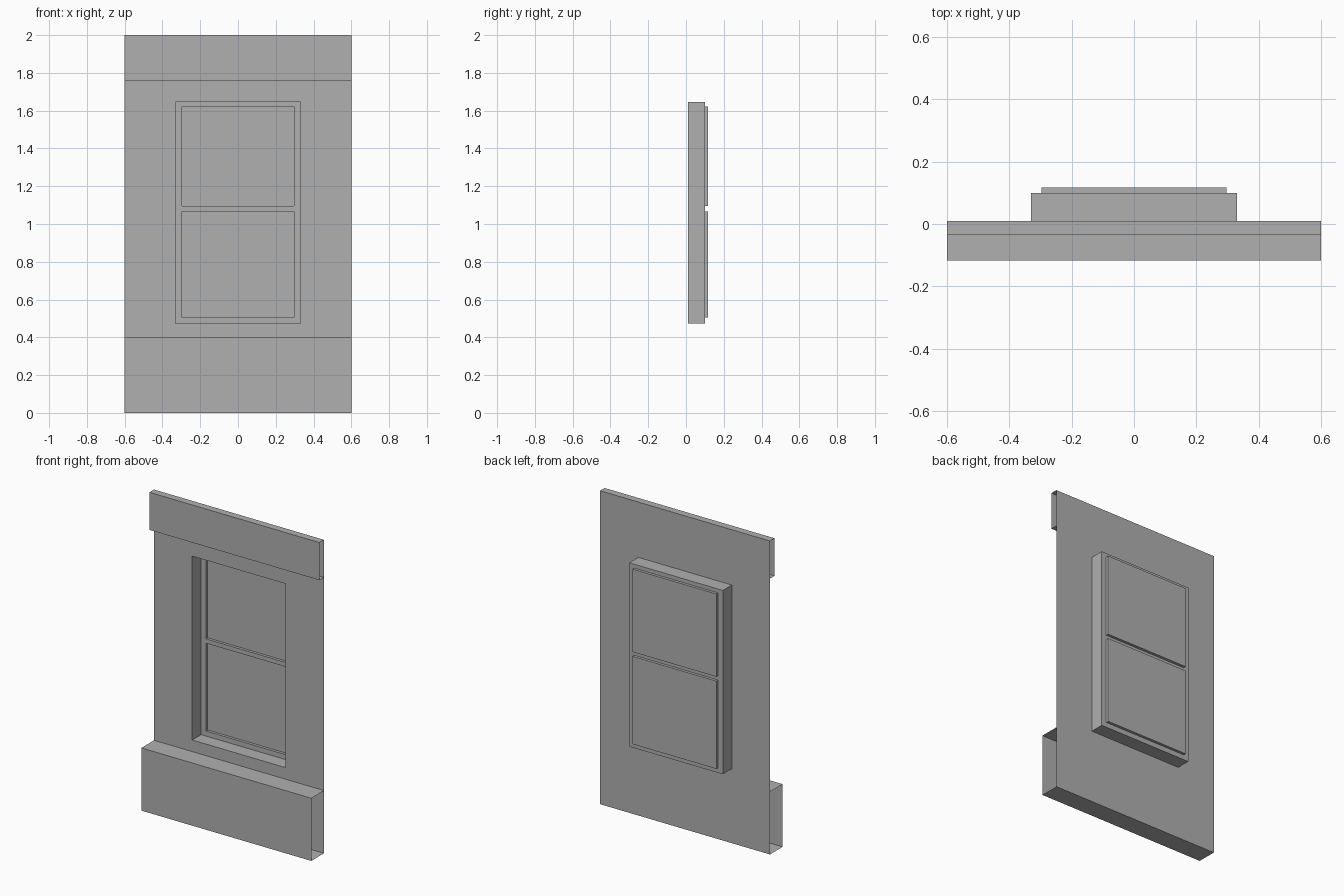
import bpy

if "Cube" in bpy.data.objects:
    bpy.data.objects.remove(bpy.data.objects["Cube"])

W = 0.6                                    # half width of the panel
WALL_Y, FRAME_Y, PANE_Y = 0.01, 0.10, 0.1175
OPENING = (-0.33, 0.33, 0.474, 1.647)      # x0, x1, z0, z1
PANES = [(-0.296, 0.296, 0.506, 1.066), (-0.296, 0.296, 1.094, 1.622)]

grey = bpy.data.materials.new("dark_grey")
grey.diffuse_color = (0.434, 0.434, 0.434, 1)
grey.use_nodes = True
grey.node_tree.nodes["Principled BSDF"].inputs["Base Color"].default_value = grey.diffuse_color


def make(name, verts, faces):
    mesh = bpy.data.meshes.new(name)
    mesh.from_pydata(verts, [], faces)
    mesh.materials.append(grey)
    mesh.update()
    obj = bpy.data.objects.new(name, mesh)
    bpy.context.collection.objects.link(obj)
    return obj


def sheet(name, rect, y, holes=()):
    """Front-facing flat sheet with rectangular holes, cut on a grid."""
    xs = sorted({v for r in (rect, *holes) for v in r[:2]})
    zs = sorted({v for r in (rect, *holes) for v in r[2:]})
    n = len(xs)
    faces = []
    for j in range(len(zs) - 1):
        for i in range(n - 1):
            cx, cz = (xs[i] + xs[i + 1]) / 2, (zs[j] + zs[j + 1]) / 2
            if any(h[0] < cx < h[1] and h[2] < cz < h[3] for h in holes):
                continue
            a = j * n + i
            faces.append((a, a + 1, a + n + 1, a + n))
    return make(name, [(x, y, z) for z in zs for x in xs], faces)


def reveal(name, rect, y0, y1):
    """Four inward-facing sides of a recess."""
    x0, x1, z0, z1 = rect
    loop = [(x0, z0), (x1, z0), (x1, z1), (x0, z1)]
    verts = [(x, y, z) for y in (y0, y1) for x, z in loop]
    faces = [(i, (i + 1) % 4, (i + 1) % 4 + 4, i + 4) for i in range(4)]
    return make(name, verts, faces)


def band(name, y, z0, z1):
    """Projecting band with open ends: underside, front and top."""
    profile = [(WALL_Y, z0), (y, z0), (y, z1), (WALL_Y, z1)]
    verts = [(x, py, pz) for x in (-W, W) for py, pz in profile]
    return make(name, verts, [(i, i + 4, i + 5, i + 1) for i in range(3)])


# Wall with its projecting bands
sheet("wall", (-W, W, 0, 2), WALL_Y, [OPENING])
band("base_band", -0.1175, 0, 0.4)
band("top_band", -0.036, 1.76, 2)

# Recessed window: reveal, frame, and two sunken panes
reveal("window_reveal", OPENING, WALL_Y, FRAME_Y)
sheet("window_frame", OPENING, FRAME_Y, PANES)
for label, rect in zip(("lower", "upper"), PANES):
    reveal(label + "_pane_edge", rect, FRAME_Y, PANE_Y)
    sheet(label + "_pane", rect, PANE_Y)
